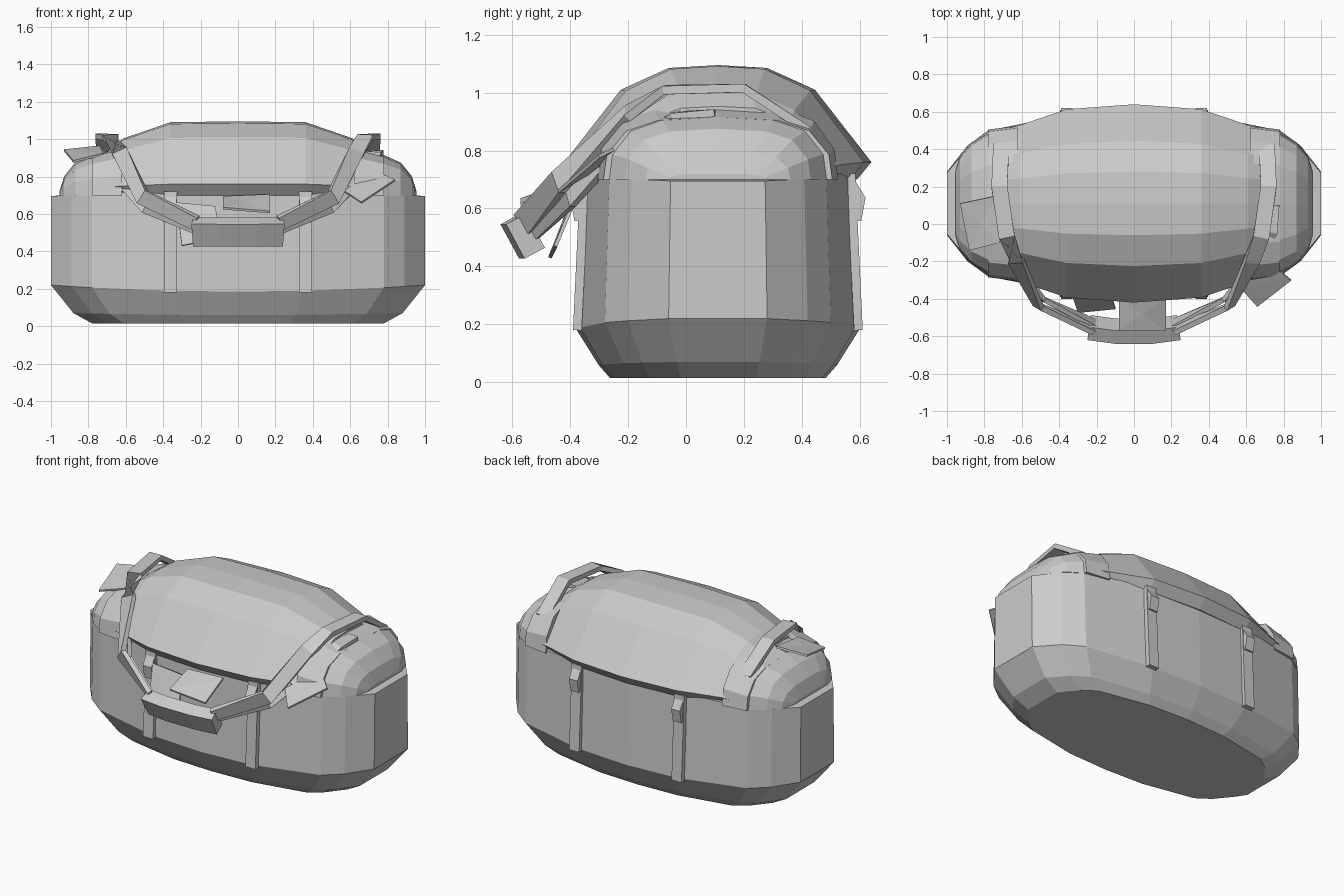
import bpy, bmesh
from mathutils import Vector

cube = bpy.data.objects.get("Cube")
if cube:
    bpy.data.objects.remove(cube)

GREY = (0.6, 0.6, 0.6, 1)
mat = bpy.data.materials.new("grey_canvas")
mat.use_nodes = True
mat.diffuse_color = GREY
mat.node_tree.nodes["Principled BSDF"].inputs["Base Color"].default_value = GREY
CY = 0.11  # the bag's own centre line


def finish(name, bm):
    bmesh.ops.recalc_face_normals(bm, faces=bm.faces)
    mesh = bpy.data.meshes.new(name)
    bm.to_mesh(mesh)
    bm.free()
    mesh.materials.append(mat)
    obj = bpy.data.objects.new(name, mesh)
    bpy.context.scene.collection.objects.link(obj)
    return obj


def loft(name, rings):
    """Skin closed rings of equal length and cap both ends."""
    bm = bmesh.new()
    loops = [[bm.verts.new(p) for p in ring] for ring in rings]
    n = len(loops[0])
    for a, b in zip(loops, loops[1:]):
        for i in range(n):
            j = (i + 1) % n
            bm.faces.new((a[i], a[j], b[j], b[i]))
    for cap in (loops[0], loops[-1]):
        c = sum((v.co for v in cap), Vector()) / n
        mid = bm.verts.new(c)
        for i in range(n):
            bm.faces.new((cap[i], cap[(i + 1) % n], mid))
    return finish(name, bm)


def mirrored(half):
    """Complete a half list of (offset, height) that ends on the axis."""
    return half + [(-a, b) for a, b in reversed(half[:-1])]


def ribbon(name, pts, wides, w, t):
    """Sweep a flat strap along points; wides give its broad direction."""
    pts = [Vector(p) for p in pts]
    rings = []
    for i, p in enumerate(pts):
        d = (pts[min(i + 1, len(pts) - 1)] - pts[max(i - 1, 0)]).normalized()
        u = Vector(wides[i])
        u = (u - d * u.dot(d)).normalized() * w / 2
        n = d.cross(u).normalized() * t / 2
        rings.append([p + u + n, p - u + n, p - u - n, p + u - n])
    return loft(name, rings)


def tab(name, corners):
    """Thin loose fabric tab."""
    a, b, c, d = [Vector(p) for p in corners]
    n = (b - a).cross(d - a).normalized() * 0.006
    return loft(name, [[p + n for p in (a, b, c, d)], [p - n for p in (a, b, c, d)]])


# Body: faceted plan outline stacked in rings
quarter = [(1, 0), (1, .17), (.89, .31), (.78, .39), (.35, .475), (0, .49)]
back = quarter + [(-x, y) for x, y in reversed(quarter[:-1])]
outline = back + [(x, -y) for x, y in reversed(back[1:-1])]
levels = [(.78, .76, .015, 0), (.88, .84, .06, .01), (1, 1, .185, .035),
          (1, .96, .73, -.035), (.95, .92, .735, -.035)]
loft("bag_body", [[(x * sx, CY + y * sy, z + lift * x * x) for x, y in outline]
                  for sx, sy, z, lift in levels])

# Padded ends below the lid
arch = mirrored([(1, 0), (.97, .4), (.8, .78), (.52, .95), (0, 1)])


def arched(name, stations, base=.7):
    return loft(name, [[(x, CY + a * hy, base + b * h) for a, b in arch]
                       for x, hy, h in stations])


ends = [(.955, .17, .02), (.93, .25, .1), (.87, .32, .175), (.78, .375, .215), (.55, .39, .24)]
arched("end_padding", [(-x, y, h) for x, y, h in ends] + ends[::-1])

# Lid with overhanging lower edge
lid = mirrored([(.48, -.02), (.53, .04), (.335, .29), (.17, .365), (0, .375)])
lid_half = [(.69, .75, .62), (.61, .79, .76), (.36, .95, .99)]
lid_rings = [(-x, a, b) for x, a, b in lid_half] + [(0, 1, 1)] + lid_half[::-1]
loft("lid", [[(x, CY + y * sy, .72 + z * sz) for y, z in lid] for x, sy, sz in lid_rings])

for side, s in (("right", -1), ("left", 1)):
    # Saddle bands where the handles are sewn on
    arched(side + "_saddle_band", [(s * .62, .415, .26), (s * .78, .395, .215)])

    # Closure straps and buckles
    for face, f in (("front", -1), ("back", 1)):
        x = s * .36
        ribbon(f"{side}_{face}_closure_strap",
               [(x, CY + f * y, z) for y, z in ((.485, .18), (.465, .6), (.46, .72))],
               [(1, 0, 0)] * 3, .07, .03)
        ribbon(f"{side}_{face}_buckle",
               [(x, CY + f * y, z) for y, z in ((.475, .56), (.49, .635), (.46, .68))],
               [(1, 0, 0)] * 3, .06, .04)

    # Upper and lower carrying straps
    flat, roll, steep, hang = (1, 0, 0), (s * .9, 0, -.35), (s * .55, .35, -.7), (0, .5, -.87)
    ribbon(side + "_upper_handle_strap",
           [(s * .71, .42, .87), (s * .72, .2, 1.015), (s * .68, -.07, 1.01),
            (s * .63, -.2, .93), (s * .51, -.44, .69), (s * .22, -.56, .55)],
           [flat, flat, flat, roll, steep, hang], .085, .03)
    ribbon(side + "_lower_handle_strap",
           [(s * .74, .1, .93), (s * .73, -.04, .92), (s * .65, -.22, .81),
            (s * .49, -.4, .64), (s * .2, -.54, .52)],
           [flat, flat, roll, steep, hang], .075, .025)

# Wrapped grip joining the straps
ribbon("handle_grip", [(x, -.577 + x * x * .4, .505) for x in (-.24, -.1, .1, .24)],
       [(0, .48, -.88)] * 4, .135, .08)

# Loose tabs
tab("left_side_tab", [(.72, -.2, .83), (.84, -.3, .78), (.66, -.44, .66), (.57, -.34, .72)])
tab("right_side_tab", [(-.93, .11, .94), (-.74, .15, .96), (-.72, -.1, .92), (-.88, -.14, .88)])
tab("grip_wrap_tab", [(-.08, -.39, .69), (.17, -.39, .7), (.17, -.57, .61), (-.08, -.57, .63)])
tab("hanging_tab", [(-.33, -.38, .66), (-.12, -.38, .64), (-.1, -.45, .47), (-.3, -.47, .43)])
